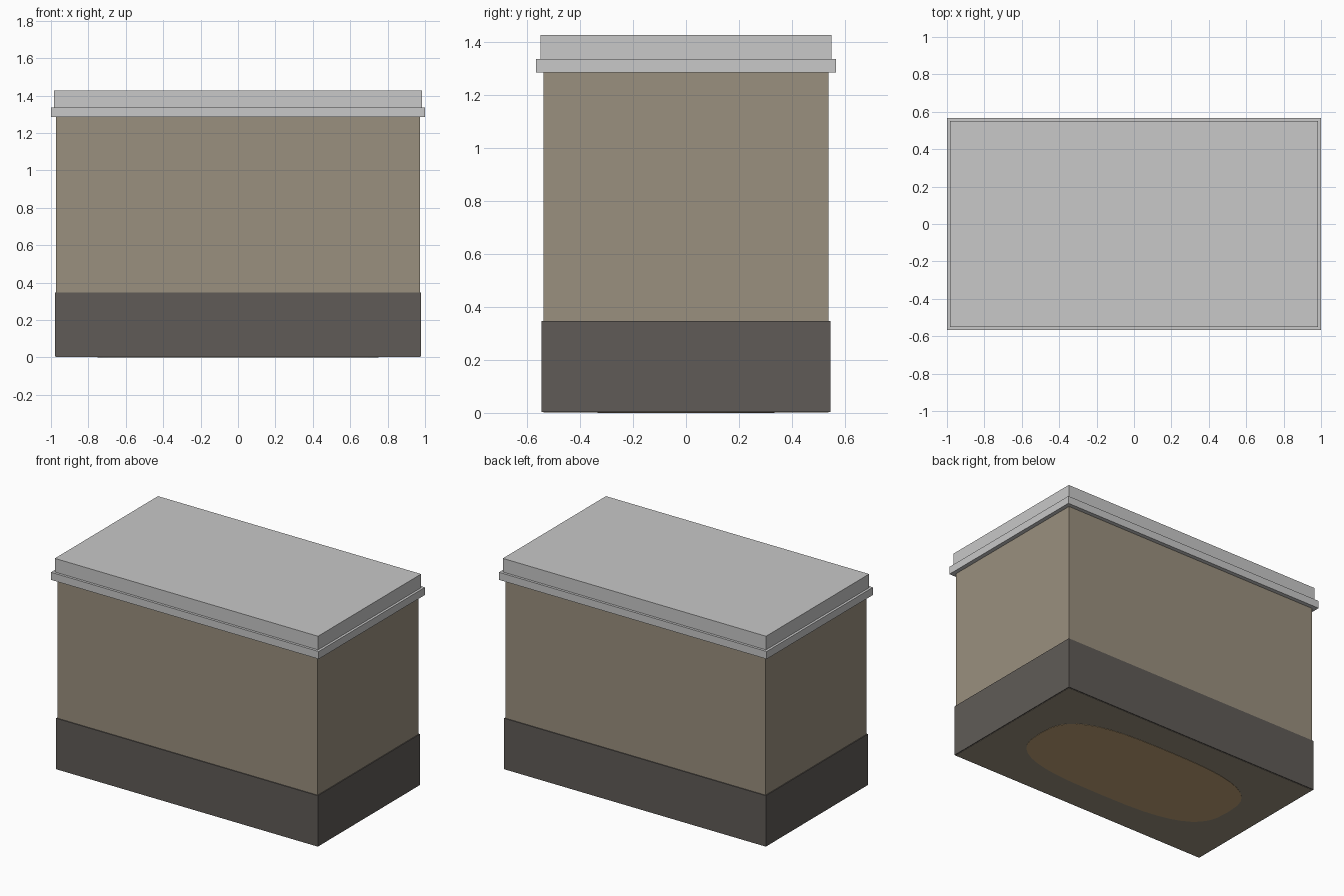
import bpy, bmesh, math

if "Cube" in bpy.data.objects:
    bpy.data.objects.remove(bpy.data.objects["Cube"])


def material(name, rgb):
    m = bpy.data.materials.new(name)
    m.diffuse_color = (*rgb, 1)
    m.use_nodes = True
    m.node_tree.nodes["Principled BSDF"].inputs["Base Color"].default_value = m.diffuse_color
    return m


TAN = material("tan wall", (0.323, 0.279, 0.209))
DARK = material("dark plinth", (0.115, 0.105, 0.095))
GREY = material("light grey lid", (0.578, 0.578, 0.578))
SAND = material("sand floor", (0.54, 0.37, 0.19))


def prism(name, outline, z0, z1, mat):
    """Extrude a flat outline from z0 up to z1."""
    bm = bmesh.new()
    face = bm.faces.new([bm.verts.new((x, y, z0)) for x, y in outline])
    ext = bmesh.ops.extrude_face_region(bm, geom=[face])
    top = [v for v in ext["geom"] if isinstance(v, bmesh.types.BMVert)]
    bmesh.ops.translate(bm, verts=top, vec=(0, 0, z1 - z0))
    bmesh.ops.recalc_face_normals(bm, faces=bm.faces)
    me = bpy.data.meshes.new(name)
    bm.to_mesh(me)
    bm.free()
    me.materials.append(mat)
    ob = bpy.data.objects.new(name, me)
    bpy.context.collection.objects.link(ob)
    return ob


def rect(hx, hy):
    return [(-hx, -hy), (hx, -hy), (hx, hy), (-hx, hy)]


def rounded(hx, hy, n=40, power=3.0):
    pts = []
    for i in range(n):
        a = math.tau * i / n
        c, s = math.cos(a), math.sin(a)
        pts.append((math.copysign(hx * abs(c) ** (2 / power), c),
                    math.copysign(hy * abs(s) ** (2 / power), s)))
    return pts


# Main box: plinth, walls and two-step lid
prism("plinth", rect(0.978, 0.545), 0.004, 0.348, DARK)
prism("walls", rect(0.972, 0.539), 0.348, 1.285, TAN)
prism("lid_rim", rect(1.0, 0.567), 1.285, 1.336, GREY)
prism("lid_top", rect(0.983, 0.55), 1.336, 1.428, GREY)

# Underside: thin wall-coloured floor with a rounded sandy panel
prism("floor_plate", rect(0.972, 0.539), 0.002, 0.004, TAN)
prism("floor_panel", rounded(0.75, 0.335), 0.0, 0.002, SAND)
